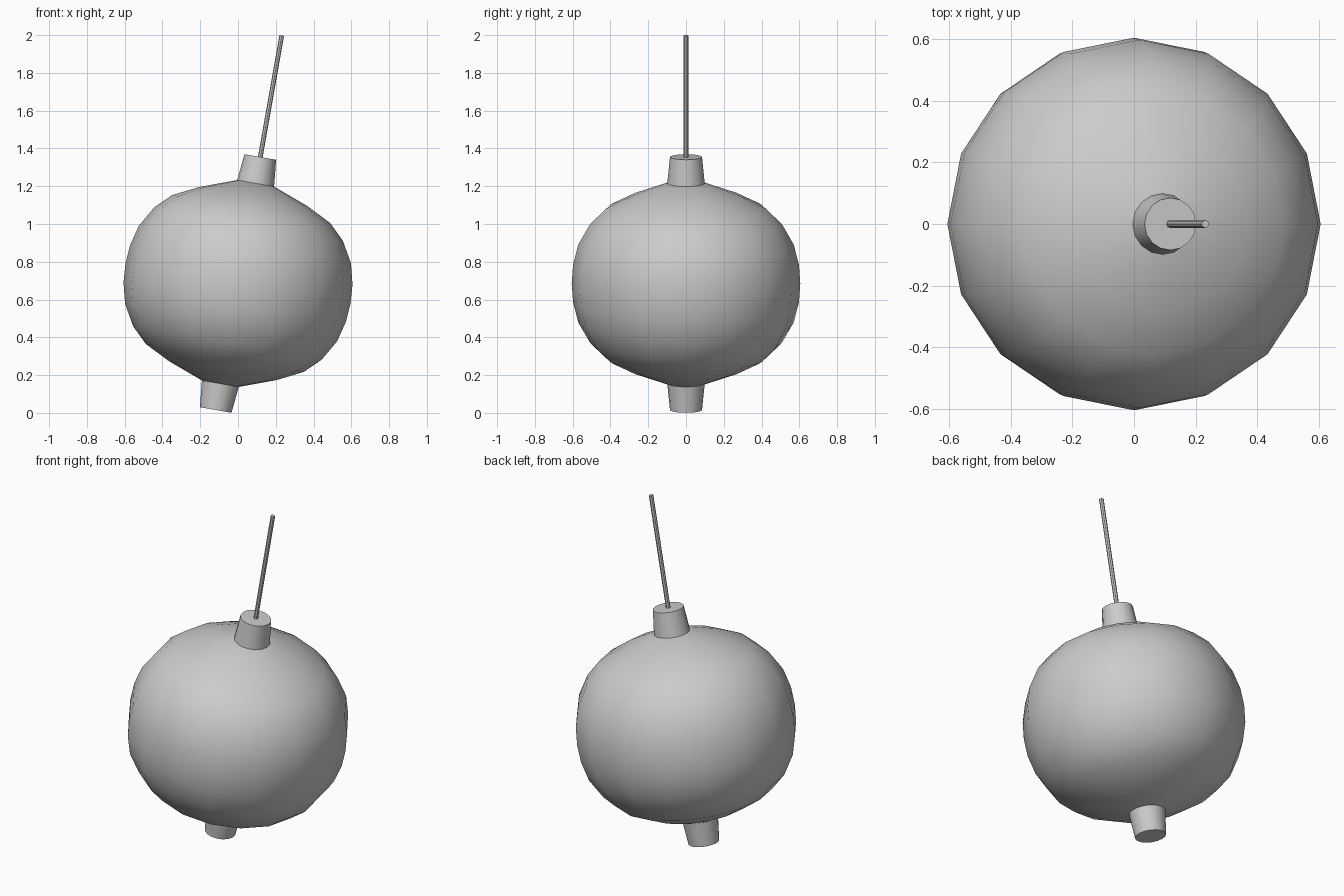
import bpy
import bmesh
from math import cos, sin, pi, radians
from mathutils import Matrix

cube = bpy.data.objects.get("Cube")
if cube:
    bpy.data.objects.remove(cube, do_unlink=True)

# Single plain grey
grey = bpy.data.materials.new("light_grey")
grey.use_nodes = True
colour = (0.6, 0.6, 0.6, 1)
grey.diffuse_color = colour
grey.node_tree.nodes["Principled BSDF"].inputs["Base Color"].default_value = colour

# Everything turns about one axis, leaning towards +x
LEAN = Matrix.Translation((0, 0, 0.685)) @ Matrix.Rotation(radians(10), 4, "Y")


def lathe(name, profile, sides):
    """Spin (radius, height) points about the leaning axis and cap both ends."""
    bm = bmesh.new()
    rings = [[bm.verts.new((r * cos(2 * pi * i / sides), r * sin(2 * pi * i / sides), h))
              for i in range(sides)] for r, h in profile]
    for low, high in zip(rings, rings[1:]):
        for i in range(sides):
            j = (i + 1) % sides
            bm.faces.new((low[i], low[j], high[j], high[i]))
    bm.faces.new(rings[0][::-1])
    bm.faces.new(rings[-1])
    bmesh.ops.recalc_face_normals(bm, faces=bm.faces)
    bm.transform(LEAN)
    mesh = bpy.data.meshes.new(name)
    bm.to_mesh(mesh)
    bm.free()
    mesh.materials.append(grey)
    obj = bpy.data.objects.new(name, mesh)
    bpy.context.collection.objects.link(obj)
    bpy.ops.object.select_all(action="DESELECT")
    obj.select_set(True)
    bpy.context.view_layer.objects.active = obj
    bpy.ops.object.shade_smooth_by_angle(angle=radians(40))
    return obj


# Rounded body, the same above and below its widest ring
upper = [(0.605, 0), (0.598, 0.1), (0.57, 0.21), (0.507, 0.32),
         (0.425, 0.4), (0.29, 0.468), (0.095, 0.54)]
lower = [(r, -h) for r, h in upper[:0:-1]]
lathe("body", lower + upper, 16)

# Tapered caps at both ends
for name, side in (("top_cap", 1), ("bottom_cap", -1)):
    lathe(name, [(0.1, 0.53 * side), (0.085, 0.68 * side)], 16)

# Thin hanging rod
lathe("rod", [(0.0125, 0.66), (0.0125, 1.333)], 8)
